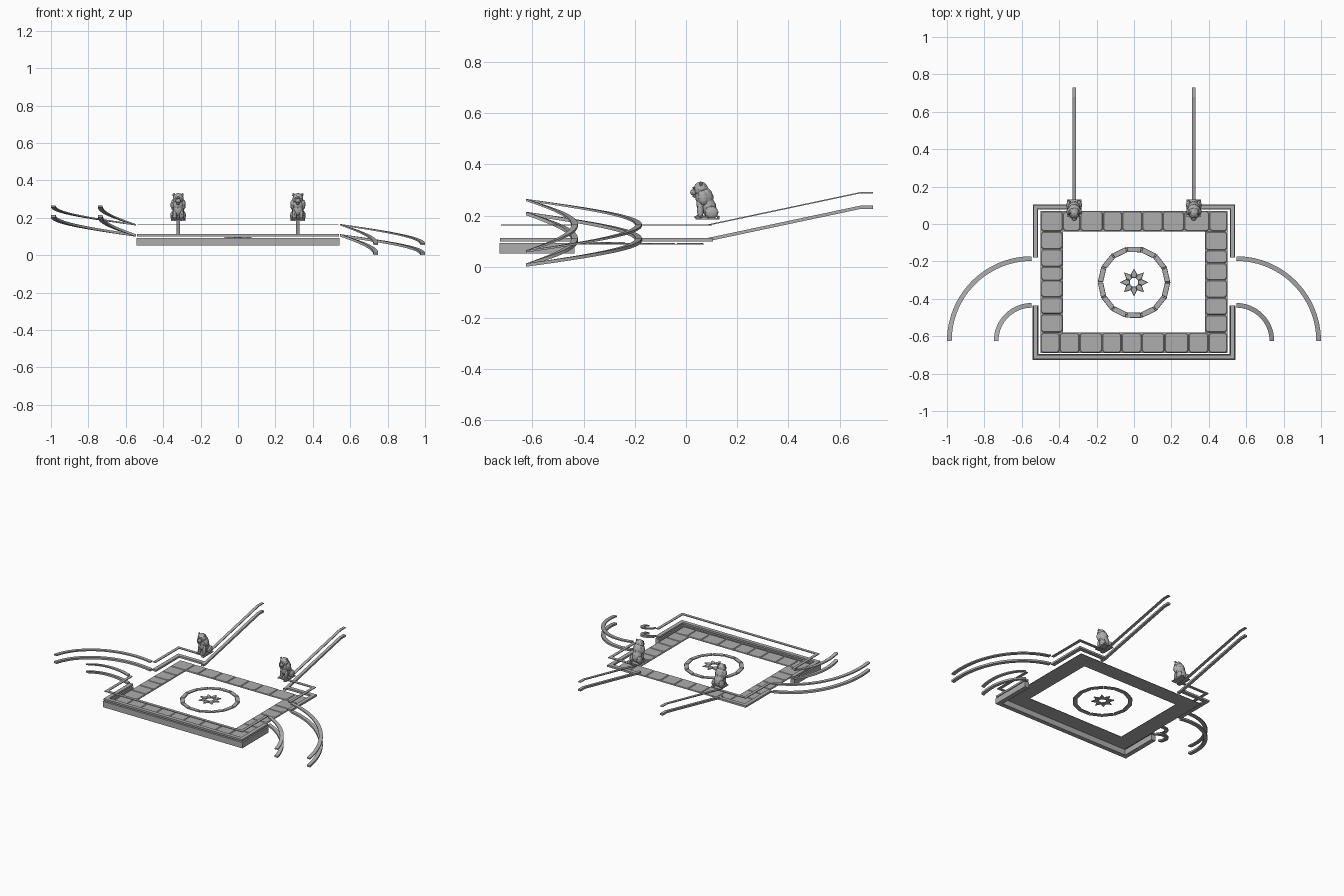
import bpy, bmesh, math, random
from mathutils import Vector, Matrix

random.seed(4)
cube = bpy.data.objects.get("Cube")
if cube:
    bpy.data.objects.remove(cube, do_unlink=True)

stone = bpy.data.materials.new("grey stone")
stone.use_nodes = True
GREY = (0.42, 0.42, 0.42, 1)
stone.diffuse_color = GREY
stone.node_tree.nodes["Principled BSDF"].inputs["Base Color"].default_value = GREY


def finish(name, bm):
    bmesh.ops.recalc_face_normals(bm, faces=bm.faces)
    mesh = bpy.data.meshes.new(name)
    bm.to_mesh(mesh)
    bm.free()
    mesh.materials.append(stone)
    obj = bpy.data.objects.new(name, mesh)
    bpy.context.collection.objects.link(obj)
    return obj


def sweep(name, path, width, height):
    """Flat rectangular bar along a path, mitred in plan."""
    bm = bmesh.new()
    pts = [Vector(p) for p in path]
    last = None
    for i, p in enumerate(pts):
        a = (p - pts[i - 1]) if i else (pts[1] - p)
        b = (pts[i + 1] - p) if i < len(pts) - 1 else a
        na = Vector((-a.y, a.x, 0)).normalized()
        nb = Vector((-b.y, b.x, 0)).normalized()
        n = (na + nb).normalized()
        side = n * (width / 2 / max(n.dot(na), 0.3))
        up = Vector((0, 0, height / 2))
        ring = [bm.verts.new(p + s * side + t * up)
                for s, t in ((-1, -1), (1, -1), (1, 1), (-1, 1))]
        if last:
            for k in range(4):
                bm.faces.new((last[k], last[(k + 1) % 4], ring[(k + 1) % 4], ring[k]))
        else:
            bm.faces.new(ring)
        last = ring
    bm.faces.new(last)
    return finish(name, bm)


def slab(bm, outline, z0, z1, inset=0.0):
    """Extruded plan outline whose top is drawn in towards its middle."""
    mid = sum((Vector(p) for p in outline), Vector((0, 0))) / len(outline)
    low, top = [], []
    for p in outline:
        p = Vector(p)
        q = p + (mid - p).normalized() * inset
        low.append(bm.verts.new((p.x, p.y, z0)))
        top.append(bm.verts.new((q.x, q.y, z1)))
    n = len(outline)
    bm.faces.new(low[::-1])
    bm.faces.new(top)
    for k in range(n):
        bm.faces.new((low[k], low[(k + 1) % n], top[(k + 1) % n], top[k]))


# Paved border: four rows of uneven stones around an open centre
X0, X1, Y0, Y1 = 0.50, 0.38, -0.69, 0.07
IN0, IN1 = -0.58, -0.04
FLOOR, TOP = 0.086, 0.092


def cuts(a, b, count):
    step = (b - a) / count
    inner = [a + step * (i + random.uniform(-0.15, 0.15)) for i in range(1, count)]
    return [a] + inner + [b]


bm = bmesh.new()


def paver(xa, xb, ya, yb):
    c = 0.012
    outline = [(xa + c, ya), (xb - c, ya), (xb, ya + c), (xb, yb - c),
               (xb - c, yb), (xa + c, yb), (xa, yb - c), (xa, ya + c)]
    slab(bm, outline, FLOOR + 0.001, TOP, 0.006)


for ya, yb in ((Y0, IN0), (IN1, Y1)):
    xs = cuts(-X0, X0, 9)
    for xa, xb in zip(xs, xs[1:]):
        paver(xa, xb, ya, yb)
for xa, xb in ((-X0, -X1), (X1, X0)):
    ys = cuts(IN0, IN1, 6)
    for ya, yb in zip(ys, ys[1:]):
        paver(xa, xb, ya, yb)
finish("border_stones", bm)

bm = bmesh.new()
for xa, xb, ya, yb in ((-X0, X0, Y0, IN0), (-X0, X0, IN1, Y1),
                       (-X0, -X1, IN0, IN1), (X1, X0, IN0, IN1)):
    slab(bm, [(xa, ya), (xb, ya), (xb, yb), (xa, yb)], FLOOR, FLOOR + 0.002)
finish("border_bed", bm)

# Ring of stones and eight-pointed star in the middle
CY = -0.312


def polar(r, a):
    return (r * math.cos(a), CY + r * math.sin(a))


bm = bmesh.new()
N = 14
for i in range(N):
    a, b = (math.tau * (i + s) / N for s in (0.0, 0.98))
    slab(bm, [polar(0.165, a), polar(0.194, a), polar(0.194, b), polar(0.165, b)],
         FLOOR, TOP, 0.004)
finish("ring_stones", bm)

bm = bmesh.new()
for i in range(8):
    a, h = math.tau * i / 8, math.tau / 16
    slab(bm, [polar(0.024, a - h), polar(0.045, a - h), polar(0.075, a),
              polar(0.045, a + h), polar(0.024, a + h)], TOP - 0.002, TOP + 0.005, 0.003)
finish("star", bm)

# Front wall, U-shaped in plan
RX, FY, BY = 0.527, -0.712, 0.092


def front_path(z):
    return [(-RX, -0.435, z), (-RX, FY, z), (RX, FY, z), (RX, -0.435, z)]


sweep("front_wall", front_path(0.0725), 0.032, 0.041)

# Railings: a lower and an upper bar on every run
for level, z, width, height, drop, rise in (("lower", 0.106, 0.027, 0.013, 0.0065, 0.208),
                                            ("upper", 0.163, 0.020, 0.005, 0.060, 0.261)):
    sweep(level + "_front_rail", front_path(z), width, height)
    for s, side in ((-1, "right"), (1, "left")):
        sweep(f"{level}_{side}_back_rail",
              [(s * RX, -0.18, z), (s * RX, BY, z), (s * 0.32, BY, z)], width, height)
        top = z + 0.126
        sweep(f"{level}_{side}_stair_rail",
              [(s * 0.32, 0.06, z), (s * 0.32, 0.085, z),
               (s * 0.32, 0.68, top), (s * 0.32, 0.73, top)], 0.02, height)
        # Curved arms climb on one side and descend on the other
        end = drop if s > 0 else rise
        for label, r in (("outer", 0.44), ("inner", 0.19)):
            path = []
            for i in range(25):
                t = i / 24
                a = t * math.pi / 2
                path.append((s * (0.547 + r * math.sin(a)), -0.625 + r * math.cos(a),
                             z + (end - z) * t))
            sweep(f"{level}_{side}_{label}_arm", path, 0.025, max(height, 0.008))


# Seated lions on thin plinths
def blob(bm, centre, radii, tilt=0, detail=2):
    m = (Matrix.Translation(centre) @ Matrix.Rotation(math.radians(tilt), 4, "X")
         @ Matrix.Diagonal((*radii, 1)))
    bmesh.ops.create_icosphere(bm, subdivisions=detail, radius=1, matrix=m)


def lion(name, x):
    bm = bmesh.new()
    slab(bm, [(-0.038, 0.038), (0.038, 0.038), (0.038, 0.13), (-0.038, 0.13)], 0.184, 0.190)
    blob(bm, (0, 0.088, 0.235), (0.033, 0.030, 0.050), 18)      # torso
    blob(bm, (0, 0.072, 0.270), (0.036, 0.036, 0.045), 10)      # mane
    blob(bm, (0, 0.060, 0.245), (0.027, 0.020, 0.034))          # chest
    blob(bm, (0, 0.058, 0.303), (0.030, 0.029, 0.030))          # head
    blob(bm, (0, 0.030, 0.291), (0.015, 0.014, 0.013))          # muzzle
    blob(bm, (0, 0.034, 0.277), (0.011, 0.010, 0.008), 0, 1)    # jaw
    blob(bm, (0, 0.034, 0.308), (0.018, 0.010, 0.006), 0, 1)    # brow
    blob(bm, (0.022, 0.126, 0.194), (0.012, 0.006, 0.006), 0, 1)  # tail tuft
    for s in (-1, 1):
        blob(bm, (s * 0.018, 0.056, 0.218), (0.012, 0.013, 0.034))        # foreleg
        blob(bm, (s * 0.018, 0.046, 0.194), (0.013, 0.014, 0.008), 0, 1)  # front paw
        blob(bm, (s * 0.028, 0.100, 0.212), (0.014, 0.027, 0.025))        # haunch
        blob(bm, (s * 0.031, 0.072, 0.194), (0.010, 0.018, 0.007), 0, 1)  # hind paw
        blob(bm, (s * 0.023, 0.058, 0.323), (0.008, 0.007, 0.011), 0, 1)  # ear
        blob(bm, (s * 0.026, 0.066, 0.270), (0.015, 0.020, 0.030), 12)    # mane lock
    for v in bm.verts:
        v.co.x += x
    return finish(name, bm)


lion("right_lion", -0.32)
lion("left_lion", 0.32)
